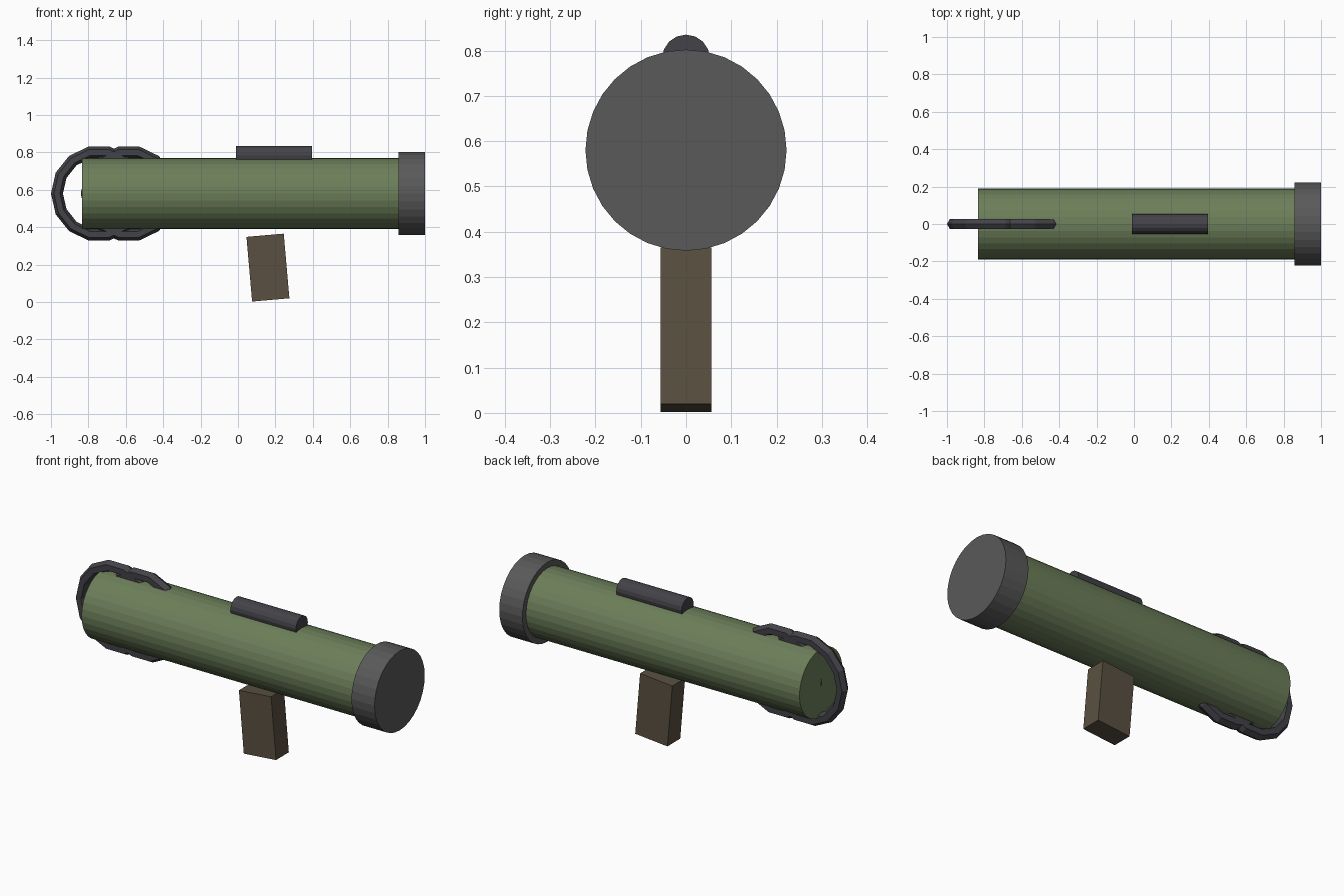
import bpy
from math import pi, cos, sin, radians
import bmesh

if "Cube" in bpy.data.objects:
    bpy.data.objects.remove(bpy.data.objects["Cube"])

AXIS_Z = 0.58


def material(name, rgb):
    m = bpy.data.materials.new(name)
    m.diffuse_color = (*rgb, 1)
    m.use_nodes = True
    m.node_tree.nodes["Principled BSDF"].inputs["Base Color"].default_value = m.diffuse_color
    return m


GREEN = material("olive_paint", (0.15, 0.21, 0.10))
GREY = material("grey_metal", (0.10, 0.10, 0.10))
DARK = material("dark_metal", (0.055, 0.055, 0.065))
BROWN = material("brown_grip", (0.10, 0.08, 0.052))


def finish(name, mat):
    ob = bpy.context.object
    ob.name = name
    ob.data.materials.append(mat)
    return ob


def rod(name, x0, x1, radius, z, sides, mat):
    """Cylinder lying along x."""
    bpy.ops.mesh.primitive_cylinder_add(
        vertices=sides, radius=radius, depth=x1 - x0,
        location=((x0 + x1) / 2, 0, z), rotation=(0, pi / 2, 0))
    return finish(name, mat)


def ring(name, x, mat, major=0.225, minor=0.032, n=14, m=6):
    """Low-poly upright ring in the xz plane, one vertex pointing to -x."""
    bpy.ops.mesh.primitive_torus_add(
        major_segments=n, minor_segments=m, major_radius=major,
        minor_radius=minor, location=(x, 0, AXIS_Z), rotation=(pi / 2, 0, 0))
    return finish(name, mat)


# Main tube and the wider end cap
rod("launch_tube", -0.835, 0.87, 0.19, AXIS_Z, 32, GREEN)
rod("muzzle_cap", 0.857, 1.0, 0.222, AXIS_Z, 32, GREY)

# Sight, half sunk into the top of the tube
rod("sight", -0.01, 0.395, 0.053, 0.782, 16, DARK)

# Two overlapping carry rings at the rear
for i, x in enumerate((-0.743, -0.584)):
    ring(f"rear_ring_{i + 1}", x, DARK)

# Tilted grip
bpy.ops.mesh.primitive_cube_add(size=1, location=(0.16, 0, 0.184),
                                rotation=(0, radians(-5), 0))
grip = finish("grip", BROWN)
grip.scale = (0.20, 0.113, 0.347)
